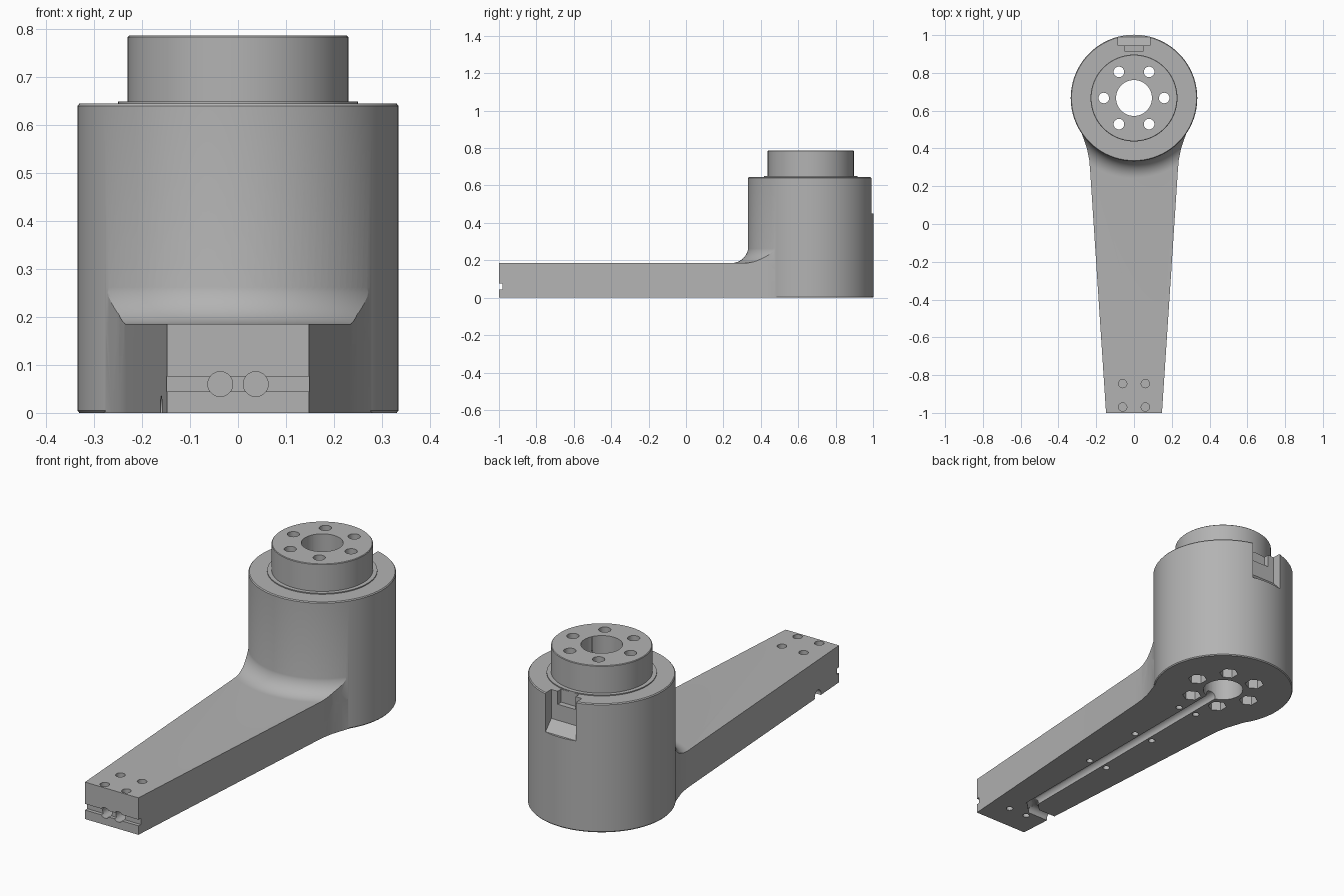
import bpy, bmesh, math
from mathutils import Matrix, Vector

cube = bpy.data.objects.get("Cube")
if cube:
    bpy.data.objects.remove(cube, do_unlink=True)

HUB_Y, HUB_R, ARM_TOP = 0.667, 0.335, 0.185

grey = bpy.data.materials.new("light grey")
grey.use_nodes = True
colour = (0.45, 0.45, 0.45, 1)
grey.diffuse_color = colour
grey.node_tree.nodes["Principled BSDF"].inputs["Base Color"].default_value = colour


def make(name, bm):
    bmesh.ops.recalc_face_normals(bm, faces=bm.faces)
    mesh = bpy.data.meshes.new(name)
    bm.to_mesh(mesh)
    bm.free()
    mesh.materials.append(grey)
    obj = bpy.data.objects.new(name, mesh)
    bpy.context.collection.objects.link(obj)
    return obj


def lathe(name, profile, closed=False):
    """Revolve an (r, z) profile about the hub axis."""
    bm = bmesh.new()
    verts = [bm.verts.new((r, HUB_Y, z)) for r, z in profile]
    edges = [bm.edges.new(p) for p in zip(verts, verts[1:])]
    if closed:
        edges.append(bm.edges.new((verts[-1], verts[0])))
    bmesh.ops.spin(bm, geom=verts + edges, cent=(0, HUB_Y, 0), axis=(0, 0, 1),
                   angle=math.tau, steps=128, use_duplicate=False)
    bmesh.ops.remove_doubles(bm, verts=bm.verts, dist=1e-5)
    return make(name, bm)


def prism(name, points, axis, low, high):
    """Extrude a flat outline along axis x or z."""
    bm = bmesh.new()
    place = (lambda a, b: (low, a, b)) if axis == "x" else (lambda a, b: (a, b, low))
    face = bm.faces.new([bm.verts.new(place(a, b)) for a, b in points])
    top = bmesh.ops.extrude_face_region(bm, geom=[face])["geom"]
    shift = Vector((high - low, 0, 0)) if axis == "x" else Vector((0, 0, high - low))
    bmesh.ops.translate(bm, vec=shift, verts=[v for v in top if isinstance(v, bmesh.types.BMVert)])
    return make(name, bm)


def box(name, x0, x1, y0, y1, z0, z1):
    return prism(name, [(x0, y0), (x1, y0), (x1, y1), (x0, y1)], "z", z0, z1)


def rod(name, start, end, radius, sides=32):
    start, end = Vector(start), Vector(end)
    turn = (end - start).to_track_quat("Z", "Y").to_matrix().to_4x4()
    bm = bmesh.new()
    bmesh.ops.create_cone(bm, cap_ends=True, segments=sides, radius1=radius, radius2=radius,
                          depth=(end - start).length,
                          matrix=Matrix.Translation((start + end) / 2) @ turn)
    return make(name, bm)


def combine(target, tool, operation):
    mod = target.modifiers.new("combine", "BOOLEAN")
    mod.operation, mod.solver, mod.object = operation, "EXACT", tool
    bpy.context.view_layer.update()
    graph = bpy.context.evaluated_depsgraph_get()
    mesh = bpy.data.meshes.new_from_object(target.evaluated_get(graph))
    target.modifiers.clear()
    target.data = mesh
    bpy.data.objects.remove(tool, do_unlink=True)


def cut(tool):
    combine(crank, tool, "DIFFERENCE")


# Tapered arm, flaring into the hub
side = [(0.148, -1), (0.232, 0.28), (0.237, 0.34), (0.248, 0.395),
        (0.263, 0.44), (0.28, 0.49), (0.28, 0.667)]
outline = side + [(-x, y) for x, y in reversed(side)]
crank = prism("crank_arm_and_hub", outline, "z", 0, ARM_TOP)

# Concave fillet between arm top and drum, trimmed to the arm outline
R = 0.09
curve = [(HUB_R - 0.001 + R * (1 - math.sin(t)), ARM_TOP + R * (1 - math.cos(t)))
         for t in [math.pi / 2 * i / 12 for i in range(13)]]
fillet = lathe("fillet", curve + [(0.3, ARM_TOP + R), (0.3, 0.15), (HUB_R + R, 0.15)], True)
combine(fillet, prism("fillet_trim", outline, "z", 0.1, 0.4), "INTERSECT")
combine(crank, fillet, "UNION")

# Drum, thin shoulder and raised boss
hub = lathe("hub", [(0, 0), (0.331, 0), (HUB_R, 0.005), (HUB_R, 0.64), (0.331, 0.645),
                    (0.25, 0.645), (0.25, 0.65), (0.23, 0.65), (0.23, 0.784),
                    (0.227, 0.787), (0, 0.787)])
combine(crank, hub, "UNION")

# Shaft hole and six bolt holes with hexagonal nut pockets
cut(rod("shaft_hole", (0, HUB_Y, -0.1), (0, HUB_Y, 0.9), 0.095, 64))
for i in range(6):
    a = i * math.pi / 3
    x, y = 0.16 * math.cos(a), HUB_Y + 0.16 * math.sin(a)
    cut(rod("bolt_hole", (x, y, -0.1), (x, y, 0.9), 0.028))
    cut(rod("nut_pocket", (x, y, -0.1), (x, y, 0.1), 0.045, 6))

# Stepped slot with sloping floor at the back of the drum
cut(prism("back_slot", [(1.1, 0.45), (0.99, 0.45), (0.945, 0.5), (0.945, 0.7), (1.1, 0.7)],
          "x", -0.085, 0.085))
cut(box("back_slot_step", -0.05, 0.05, 0.917, 1.1, 0.58, 0.7))

# Arm tip: set-back upper face and horizontal groove
cut(box("tip_step", -0.3, 0.3, -1.1, -0.983, 0.13, 0.3))
cut(box("tip_groove", -0.3, 0.3, -1.1, -0.982, 0.045, 0.076))

# Pin holes in the tip, top and underside
for s in (-1, 1):
    cut(rod("tip_hole", (s * 0.037, -1.1, 0.06), (s * 0.037, -0.9, 0.06), 0.026))
    cut(rod("top_groove", (s * 0.06, -0.969, 0.13), (s * 0.06, -0.969, 0.3), 0.022))
    cut(rod("top_hole", (s * 0.06, -0.845, 0.13), (s * 0.06, -0.845, 0.3), 0.022))
    for y in (0.4, 0.07, -0.27, -0.87):
        cut(rod("underside_hole", (s * 0.052, y, -0.1), (s * 0.052, y, 0.06), 0.016))

# Cable channel below the arm, turning out through the right side
cut(rod("channel", (0, HUB_Y, 0.008), (0, -0.78, 0.008), 0.027))
cut(rod("channel_bend", (0, -0.76, 0.0081), (-0.06, -0.82, 0.0081), 0.0268))
cut(rod("channel_exit", (-0.04, -0.815, 0.0079), (-0.3, -0.815, 0.0079), 0.0272))

bpy.ops.object.select_all(action="DESELECT")
crank.select_set(True)
bpy.context.view_layer.objects.active = crank
bpy.ops.object.shade_smooth_by_angle(angle=math.radians(25))
